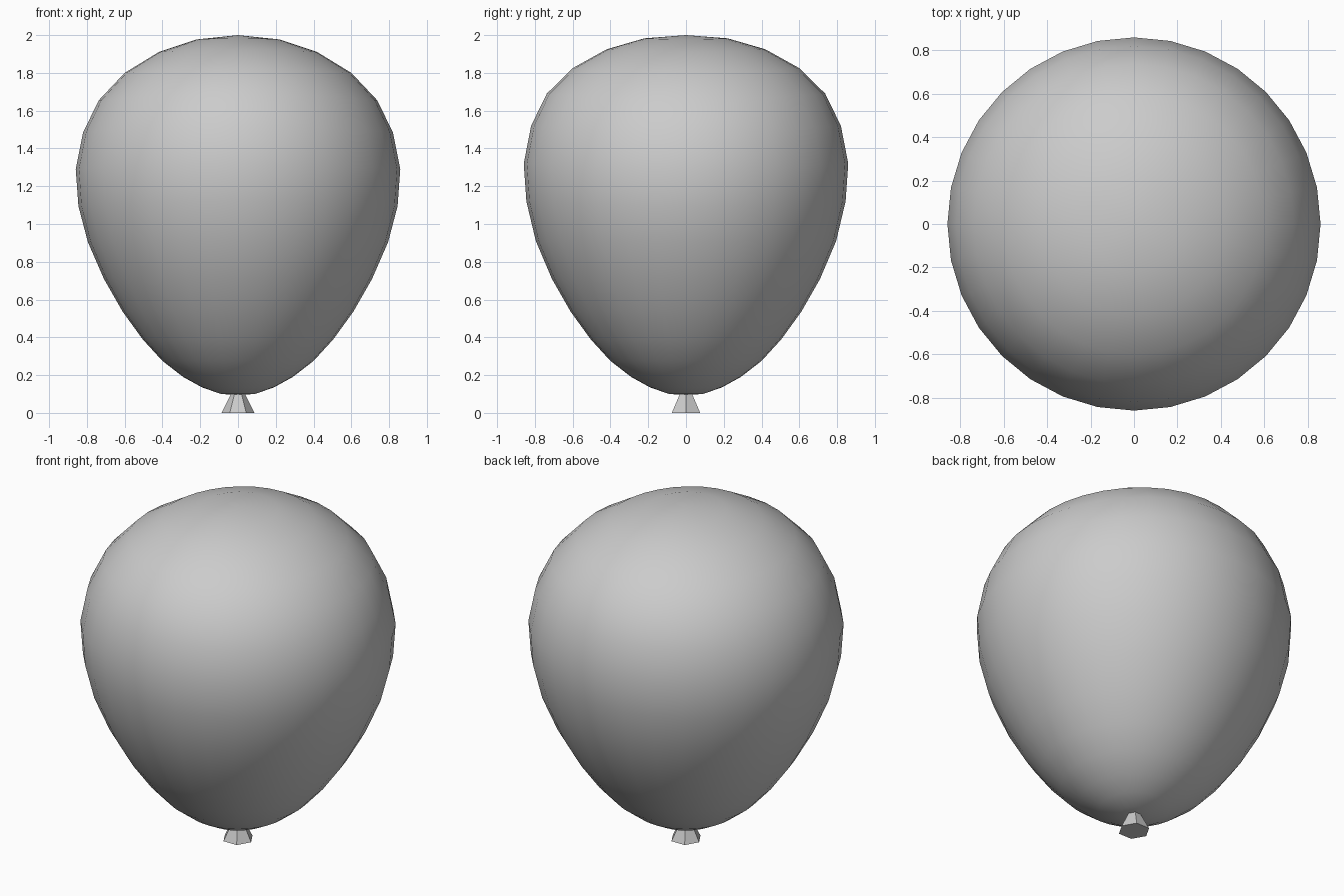
import bpy, bmesh, math

if "Cube" in bpy.data.objects:
    bpy.data.objects.remove(bpy.data.objects["Cube"])

SEG = 32

def make_object(name, bm):
    bmesh.ops.recalc_face_normals(bm, faces=bm.faces)
    mesh = bpy.data.meshes.new(name)
    bm.to_mesh(mesh)
    bm.free()
    obj = bpy.data.objects.new(name, mesh)
    bpy.context.collection.objects.link(obj)
    return obj

# Balloon profile: radius, height along x, height along y
profile = [(0.09, 0.10, 0.10), (0.19, 0.135, 0.135), (0.29, 0.19, 0.19),
           (0.40, 0.275, 0.275), (0.505, 0.39, 0.39), (0.61, 0.535, 0.535),
           (0.71, 0.71, 0.71), (0.795, 0.905, 0.91), (0.845, 1.095, 1.12),
           (0.859, 1.29, 1.32), (0.82, 1.485, 1.52), (0.737, 1.655, 1.69),
           (0.60, 1.80, 1.825), (0.42, 1.91, 1.925), (0.22, 1.977, 1.983)]

# Balloon body: rings between two poles
bm = bmesh.new()
rings = []
for r, zx, zy in profile:
    ring = []
    for i in range(SEG):
        a = 2 * math.pi * i / SEG
        z = zx + (zy - zx) * math.sin(a) ** 2
        ring.append(bm.verts.new((r * math.cos(a), r * math.sin(a), z)))
    rings.append(ring)
bottom = bm.verts.new((0, 0, 0.095))
top = bm.verts.new((0, 0, 2.0))
for i in range(SEG):
    j = (i + 1) % SEG
    for lo, hi in zip(rings, rings[1:]):
        bm.faces.new((lo[i], lo[j], hi[j], hi[i]))
    bm.faces.new((bottom, rings[0][j], rings[0][i]))
    bm.faces.new((top, rings[-1][i], rings[-1][j]))
body = make_object("balloon_body", bm)
for p in body.data.polygons:
    p.use_smooth = True

# Tied neck: six-sided flat-shaded cone
bm = bmesh.new()
low = [bm.verts.new((0.087 * math.cos(k * math.pi / 3), 0.087 * math.sin(k * math.pi / 3), 0))
       for k in range(6)]
apex = bm.verts.new((0, 0, 0.175))
bm.faces.new(low)
for k in range(6):
    bm.faces.new((low[k], low[(k + 1) % 6], apex))
make_object("balloon_knot", bm)
